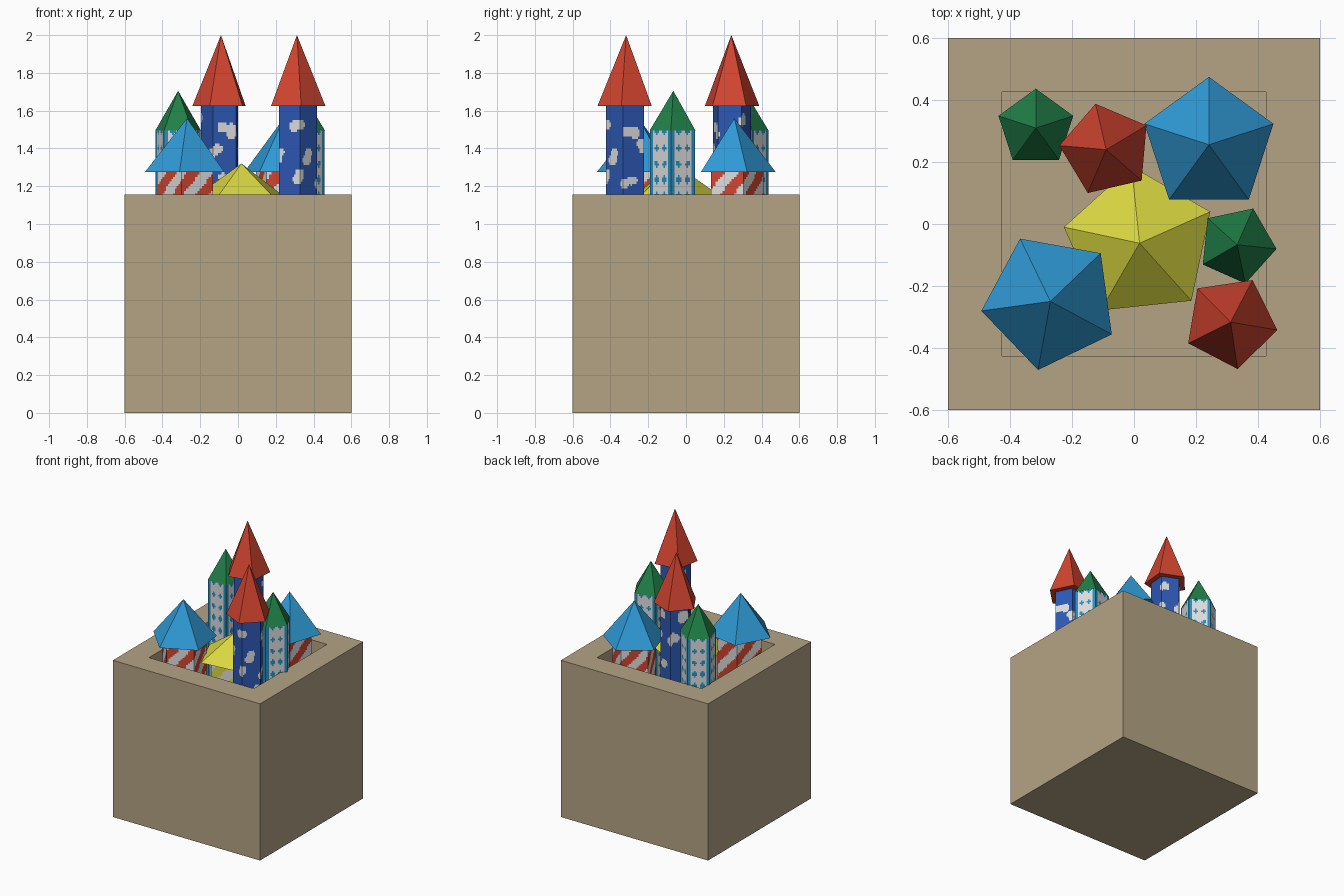
import bpy, bmesh, math, random

if "Cube" in bpy.data.objects:
    bpy.data.objects.remove(bpy.data.objects["Cube"])

random.seed(4)


def mat(name, hexa):
    def lin(c):
        return c / 12.92 if c <= 0.04045 else ((c + 0.055) / 1.055) ** 2.4
    m = bpy.data.materials.new(name)
    m.diffuse_color = [lin(int(hexa[i:i + 2], 16) / 255) for i in (0, 2, 4)] + [1]
    m.use_nodes = True
    m.node_tree.nodes["Principled BSDF"].inputs["Base Color"].default_value = m.diffuse_color
    return m


TAN = mat("tan_box", "B5A485")
RED = mat("red", "D2442F")
GREEN = mat("green", "208048")
SKY = mat("light_blue", "2F9AD6")
YELLOW = mat("yellow", "DAD840")
NAVY = mat("deep_blue", "2D58B4")
WHITE = mat("white", "DEDEDE")
TEAL = mat("teal", "2A90BE")

FLOOR = 0.55
RIM = 1.155


def finish(name, bm, mats):
    me = bpy.data.meshes.new(name)
    bm.to_mesh(me)
    bm.free()
    for m in mats:
        me.materials.append(m)
    ob = bpy.data.objects.new(name, me)
    bpy.context.collection.objects.link(ob)
    return ob


# Square box with a sunken opening
def build_box():
    bm = bmesh.new()
    rings = [(0.6, 0), (0.6, RIM), (0.427, RIM), (0.427, FLOOR)]
    loops = [[bm.verts.new((sx * h, sy * h, z))
              for sx, sy in ((-1, -1), (1, -1), (1, 1), (-1, 1))] for h, z in rings]
    for a, b in zip(loops, loops[1:]):
        for i in range(4):
            j = (i + 1) % 4
            bm.faces.new((a[i], a[j], b[j], b[i]))
    bm.faces.new(loops[0][::-1])
    bm.faces.new(loops[-1])
    finish("box", bm, [TAN])


# Pattern rules: s = distance round the body, f = 0..1 across a side, z = height
def stripes(side):
    period = side * 5 / 6
    return lambda s, f, z: ((s - z * 0.9) / period) % 1 < 0.5


def dots(side):
    def rule(s, f, z):
        if f < 0.14 or f > 0.86:
            return True
        v = (z / 0.085) % 1 - 0.5
        return min(abs(f - 0.32), abs(f - 0.68)) / 0.13 + abs(v) / 0.25 < 1
    return rule


def clouds(side):
    blobs = []
    for row in range(6):
        for k in range(3):
            s = (k + 0.5 * (row % 2) + random.uniform(0, 0.3)) * side * 5 / 3
            z = 0.78 + row * 0.15 + random.uniform(-0.03, 0.03)
            for _ in range(3):
                blobs.append((s + random.uniform(-0.03, 0.03),
                              z + random.uniform(-0.02, 0.02),
                              random.uniform(0.02, 0.032)))

    def rule(s, f, z):
        for bs, bz, r in blobs:
            d = (s - bs + side * 2.5) % (side * 5) - side * 2.5
            if d * d + (z - bz) ** 2 < r * r:
                return True
        return False
    return rule


# Five-sided body, its sides cut into cells coloured by a pattern rule
def body(name, x, y, r, ang, top, mats, pattern):
    bm = bmesh.new()
    side = 2 * r * math.sin(math.pi / 5)
    rule = pattern(side)
    nu = 14
    nv = round((top - FLOOR) / 0.0125)
    corner = [(x + r * math.cos(ang + k * math.tau / 5),
               y + r * math.sin(ang + k * math.tau / 5)) for k in range(5)]
    ring = []
    for k in range(5):
        (x0, y0), (x1, y1) = corner[k], corner[(k + 1) % 5]
        ring += [(x0 + (x1 - x0) * i / nu, y0 + (y1 - y0) * i / nu) for i in range(nu)]
    zs = [FLOOR + (top - FLOOR) * j / nv for j in range(nv + 1)]
    rows = [[bm.verts.new((px, py, z)) for px, py in ring] for z in zs]
    n = len(ring)
    for j in range(nv):
        zc = (zs[j] + zs[j + 1]) / 2
        for i in range(n):
            q = (i + 1) % n
            face = bm.faces.new((rows[j][i], rows[j][q], rows[j + 1][q], rows[j + 1][i]))
            face.material_index = int(rule((i + 0.5) * side / nu, (i % nu + 0.5) / nu, zc))
    finish(name, bm, mats)


# Five-sided pointed roof with a flat underside
def roof(name, x, y, r, ang, eave, apex, m):
    bm = bmesh.new()
    base = [bm.verts.new((x + r * math.cos(ang + k * math.tau / 5),
                          y + r * math.sin(ang + k * math.tau / 5), eave)) for k in range(5)]
    tip = bm.verts.new((x, y, apex))
    for k in range(5):
        bm.faces.new((base[k], base[(k + 1) % 5], tip))
    bm.faces.new(base[::-1])
    finish(name, bm, [m])


build_box()

# name, x, y, roof radius, angle, body ratio, eave, apex, roof colour, body colours, pattern
TOWERS = [
    ("tall_tower_back", -0.09, 0.24, 0.152, 103, 0.7, 1.625, 2.0, RED, (NAVY, WHITE), clouds),
    ("tall_tower_front", 0.312, -0.317, 0.153, 62.5, 0.7, 1.625, 2.0, RED, (NAVY, WHITE), clouds),
    ("slim_tower_left", -0.317, 0.31, 0.127, 90, 0.99, 1.495, 1.705, GREEN, (WHITE, TEAL), dots),
    ("slim_tower_right", 0.333, -0.067, 0.128, -6, 0.99, 1.495, 1.705, GREEN, (WHITE, TEAL), dots),
    ("wide_tower_back", 0.242, 0.256, 0.219, 90, 0.7, 1.275, 1.56, SKY, (WHITE, RED), stripes),
    ("wide_tower_front", -0.27, -0.25, 0.225, 187.8, 0.7, 1.275, 1.56, SKY, (WHITE, RED), stripes),
    ("short_tower", 0.018, -0.062, 0.25, 24, 0.7, 1.145, 1.32, YELLOW, (WHITE, YELLOW), stripes),
]
for name, x, y, r, a, k, eave, apex, rm, bmats, pattern in TOWERS:
    a = math.radians(a)
    body(name + "_body", x, y, r * k, a, eave, bmats, pattern)
    roof(name + "_roof", x, y, r, a, eave, apex, rm)
